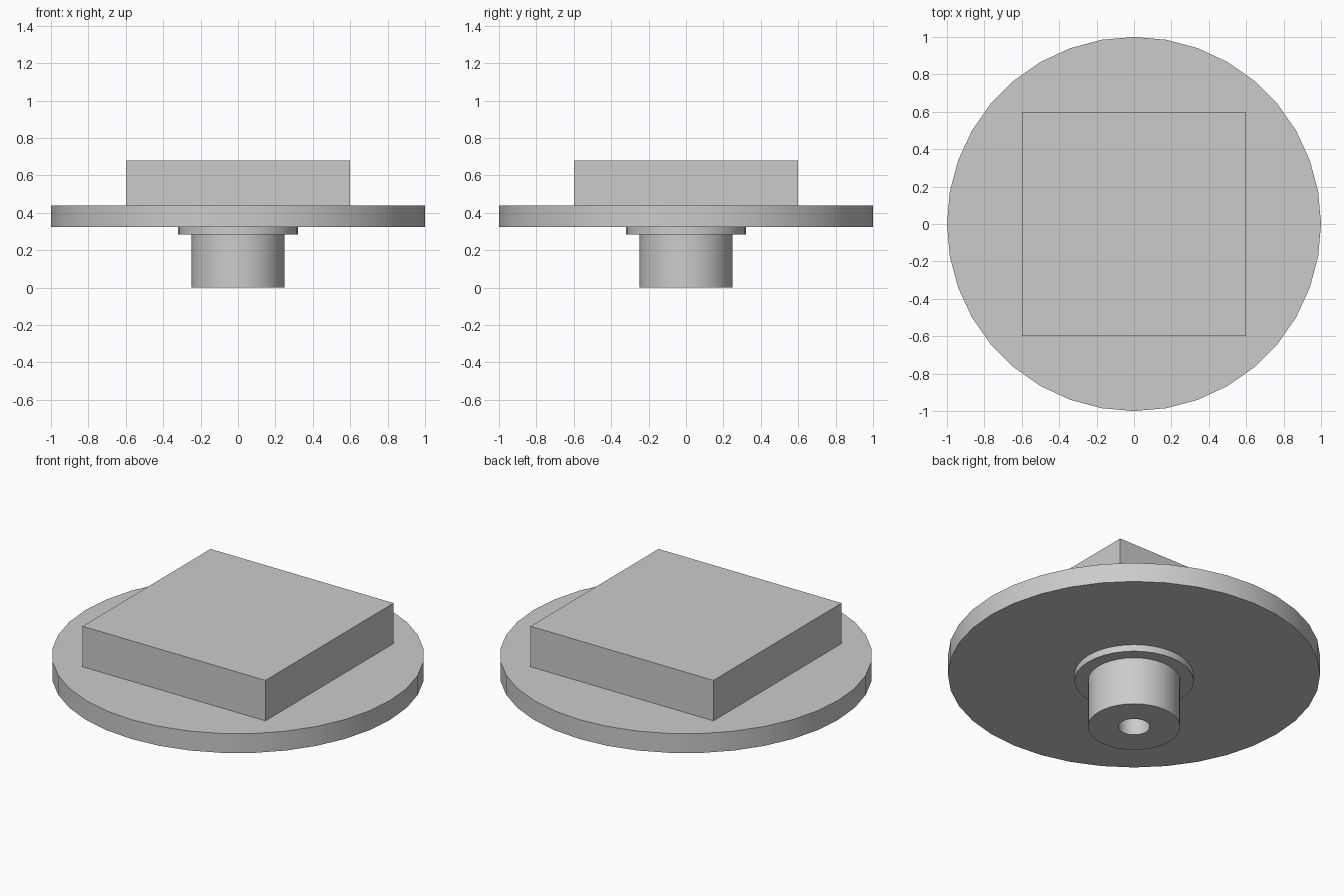
import bpy
import bmesh
import math

cube = bpy.data.objects.get("Cube")
if cube:
    bpy.data.objects.remove(cube, do_unlink=True)

SIDES = 36

grey = bpy.data.materials.new("plain grey")
grey.use_nodes = True
colour = (0.6, 0.6, 0.6, 1)
grey.diffuse_color = colour
grey.node_tree.nodes["Principled BSDF"].inputs["Base Color"].default_value = colour


def finish(name, bm):
    bmesh.ops.remove_doubles(bm, verts=bm.verts, dist=1e-5)
    bmesh.ops.recalc_face_normals(bm, faces=bm.faces)
    mesh = bpy.data.meshes.new(name)
    bm.to_mesh(mesh)
    bm.free()
    mesh.materials.append(grey)
    obj = bpy.data.objects.new(name, mesh)
    bpy.context.collection.objects.link(obj)
    bpy.ops.object.select_all(action='DESELECT')
    obj.select_set(True)
    bpy.context.view_layer.objects.active = obj
    bpy.ops.object.shade_smooth_by_angle(angle=math.radians(30))
    return obj


def turned(name, profile):
    """Spin a (radius, height) profile around the z axis."""
    bm = bmesh.new()
    verts = [bm.verts.new((r, 0, z)) for r, z in profile]
    edges = [bm.edges.new(pair) for pair in zip(verts, verts[1:])]
    bmesh.ops.spin(bm, geom=verts + edges, cent=(0, 0, 0), axis=(0, 0, 1),
                   angle=math.tau, steps=SIDES, use_merge=True)
    return finish(name, bm)


def disc(name, radius, bottom, top):
    bm = bmesh.new()
    ring = [bm.verts.new((radius * math.cos(a), radius * math.sin(a), bottom))
            for a in (math.tau * i / SIDES for i in range(SIDES))]
    base = bm.faces.new(ring)
    side = bmesh.ops.extrude_face_region(bm, geom=[base], use_keep_orig=True)
    lifted = [v for v in side["geom"] if isinstance(v, bmesh.types.BMVert)]
    bmesh.ops.translate(bm, verts=lifted, vec=(0, 0, top - bottom))
    return finish(name, bm)


# Hub with a central bore, open at the bottom
turned("hub", [(0, 0.285), (0.085, 0.285), (0.085, 0), (0.248, 0), (0.248, 0.29)])

# Collar and round plate
disc("collar", 0.32, 0.285, 0.325)
disc("round_plate", 1.0, 0.325, 0.44)

# Square block on top
bm = bmesh.new()
bmesh.ops.create_cube(bm, size=1)
bmesh.ops.scale(bm, verts=bm.verts, vec=(1.2, 1.2, 0.24))
bmesh.ops.translate(bm, verts=bm.verts, vec=(0, 0, 0.56))
finish("square_block", bm)
